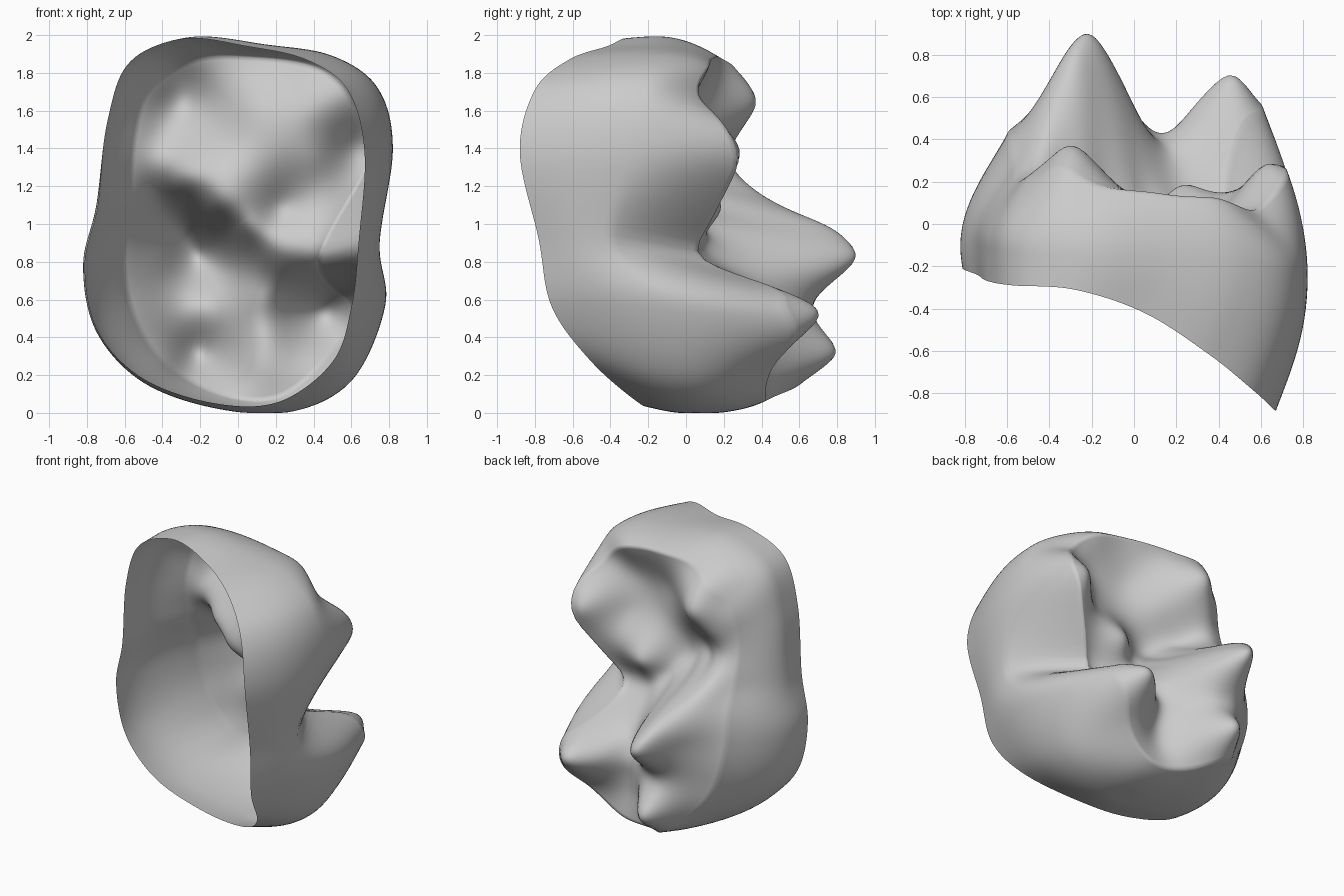
import bpy, bmesh, math
from mathutils import Vector

if "Cube" in bpy.data.objects:
    bpy.data.objects.remove(bpy.data.objects["Cube"])

# Sixteen stations around the crown, each as (x, z, y)
RIM = [(.64, .92, -.78), (.67, 1.38, -.88), (.58, 1.71, -.8), (.36, 1.87, -.62),
       (.05, 1.94, -.42), (-.28, 1.98, -.31), (-.57, 1.86, -.29), (-.69, 1.55, -.27),
       (-.74, 1.1, -.24), (-.81, .78, -.21), (-.74, .43, -.2), (-.5, .18, -.2),
       (-.12, .05, -.2), (.22, .06, -.26), (.5, .27, -.5), (.6, .56, -.71)]
WIDEST = [(.75, .9, -.4), (.82, 1.4, -.25), (.74, 1.72, -.22), (.5, 1.89, -.18),
          (.15, 1.95, -.15), (-.25, 1.99, -.15), (-.57, 1.86, -.12), (-.69, 1.55, -.1),
          (-.75, 1.1, -.08), (-.82, .78, -.1), (-.75, .43, -.07), (-.5, .16, -.02),
          (-.1, .02, .05), (.3, .01, .05), (.61, .18, 0), (.78, .57, -.1)]
CREST = [(.43, .81, .1), (.72, 1.4, .26), (.58, 1.68, .07), (.4, 1.83, .12),
         (.08, 1.88, .15), (-.22, 1.87, .2), (-.46, 1.72, .22), (-.54, 1.48, .2),
         (-.57, 1.12, .29), (-.6, .8, .42), (-.54, .5, .47), (-.38, .26, .55),
         (-.1, .1, .5), (.2, .08, .42), (.45, .27, .48), (.61, .54, .54)]
# Cusps, grooves and basins of the biting surface
CUSPS = [(-.2, .84, .89), (-.21, .31, .79), (.47, .55, .69), (-.3, 1.65, .37), (.63, 1.4, .28)]
RELIEF = [(-.4, .82, .66), (-.05, .77, .66), (-.2, .57, .67), (.12, .6, .4), (.28, .55, .54),
          (.15, .4, .42), (.1, .26, .42), (-.2, .2, .67),
          (-.26, 1, .71), (-.38, 1.12, .46), (-.43, 1.2, .34), (-.46, 1.32, .24),
          (-.42, 1.48, .27), (-.3, 1.78, .3),
          (-.3, 1.22, .18), (-.13, 1.08, .17), (.04, .96, .15), (.22, .85, .12),
          (.44, .68, .42), (.15, .75, .3), (-.05, .92, .44), (.22, 1.08, .18),
          (.2, 1.35, .04), (.1, 1.6, .05), (.4, 1.6, .03), (-.1, 1.45, .14),
          (-.1, 1.73, .2), (.42, 1.35, .09), (.42, 1.03, .12)]


def catmull(a, b, c, d, t):
    return .5 * (2*b + (c - a)*t + (2*a - 5*b + 4*c - d)*t*t + (3*b - a - 3*c + d)*t**3)


def hermite(a, ma, b, mb, t):
    s, h = t * t, t**3
    return a*(2*h - 3*s + 1) + ma*(h - 2*s + t) + b*(3*s - 2*h) + mb*(h - s)


def around(stations, u):
    k = int(u * 16)
    p = [Vector(stations[(k + o) % 16]) for o in (-1, 0, 1, 2)]
    return catmull(*p, u * 16 - k)


def solve(rows):
    n = len(rows)
    for c in range(n):
        p = max(range(c, n), key=lambda r: abs(rows[r][c]))
        rows[c], rows[p] = rows[p], rows[c]
        for r in range(n):
            if r != c:
                f = rows[r][c] / rows[c][c]
                rows[r] = [a - f * b for a, b in zip(rows[r], rows[c])]
    return [rows[i][n] / rows[i][i] for i in range(n)]


def kernel(x, z, p):
    return math.sqrt((x - p[0])**2 + (z - p[1])**2 + .008)


# Smooth height field through all control points
data = CREST + CUSPS + RELIEF
weights = solve([[kernel(p[0], p[1], q) for q in data] + [p[2]] for p in data])


def table(x, z):
    return Vector((x, z, sum(w * kernel(x, z, p) for w, p in zip(weights, data))))


# Crown shell: biting surface rings, then side wall rings down to the open rim
N, INNER, WALL = 160, 44, 14
rings = [[] for _ in range(INNER + 2 * WALL)]
for i in range(N):
    u = i / N
    c, w, r = (around(s, u) for s in (CREST, WIDEST, RIM))
    column = [table(c.x * j / INNER, 1 + (c.y - 1) * j / INNER) for j in range(1, INNER + 1)]
    c = column[-1]
    # The side groove at station 0 runs straight down the wall, elsewhere it bulges
    groove = max(0, 1 - 16 * min(u, 1 - u))
    m_c = (w - column[int(INNER * .85)]) * .7
    m_top = Vector((0, 0, (w.z - c.z) * 1.2)).lerp(w - c, groove * .7)
    m_low = Vector((0, 0, (r.z - w.z) * 1.2))
    m_rim = Vector(((r.x - w.x) * 1.6, (r.y - w.y) * 1.6, r.z - w.z))
    column += [hermite(c, m_c, w, m_top, j / WALL) for j in range(1, WALL + 1)]
    column += [hermite(w, m_low, r, m_rim, j / WALL) for j in range(1, WALL + 1)]
    for ring, p in zip(rings, column):
        ring.append(p)

bm = bmesh.new()
centre = table(0, 1)
middle = bm.verts.new((centre.x, centre.z, centre.y))
verts = [[bm.verts.new((p.x, p.z, max(p.y, 0))) for p in ring] for ring in rings]
for i in range(N):
    k = (i + 1) % N
    bm.faces.new((middle, verts[0][k], verts[0][i]))
    for a, b in zip(verts, verts[1:]):
        bm.faces.new((a[i], a[k], b[k], b[i]))
for f in bm.faces:
    f.smooth = True
mesh = bpy.data.meshes.new("tooth_crown")
bm.to_mesh(mesh)
bm.free()
crown = bpy.data.objects.new("tooth_crown", mesh)
bpy.context.collection.objects.link(crown)
